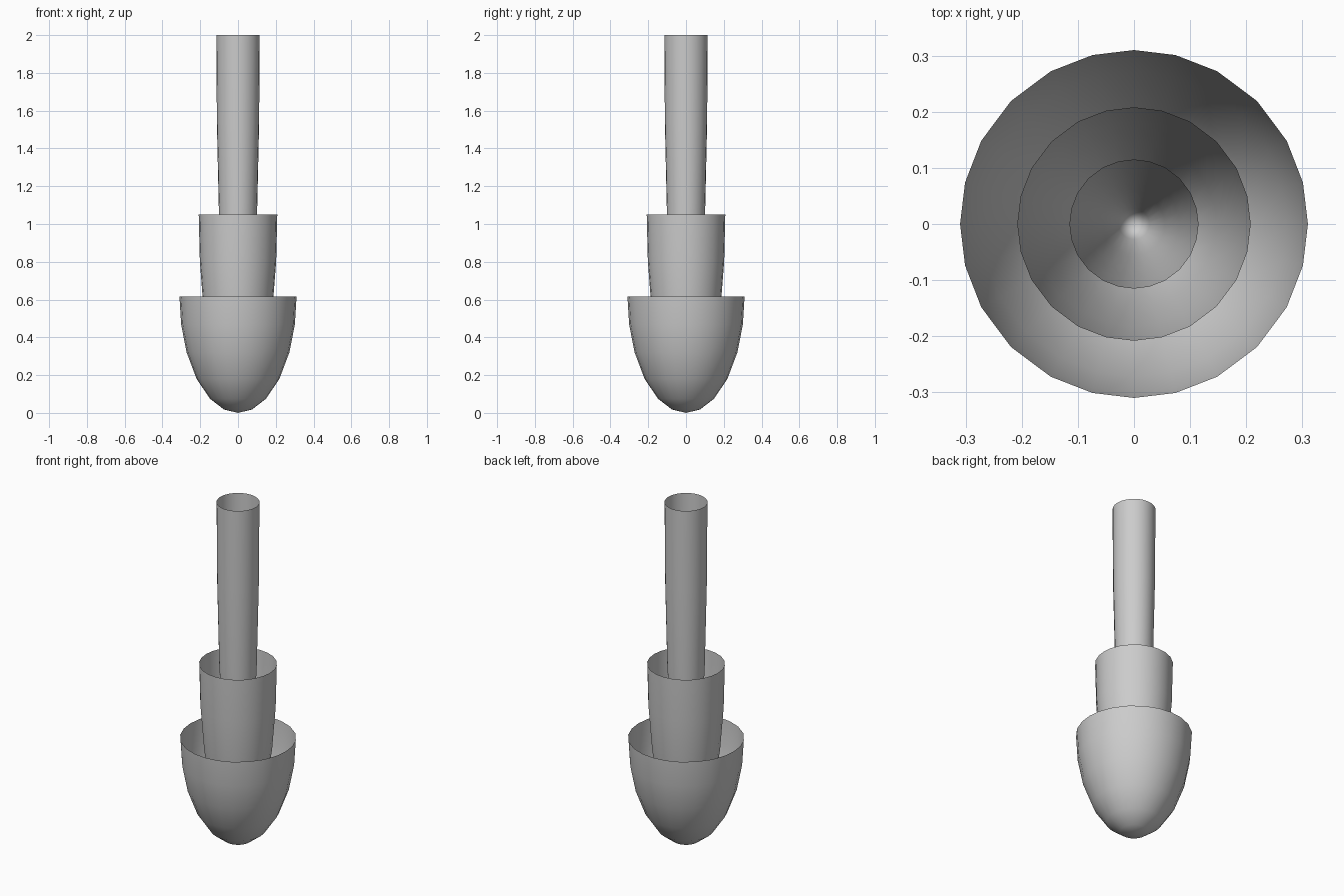
import bpy
import bmesh
from math import sin, cos, radians

if "Cube" in bpy.data.objects:
    bpy.data.objects.remove(bpy.data.objects["Cube"])

# Angle steps of the rounded cross-section (six facets per quarter turn)
QUARTER = [0, 13.8, 28.6, 45, 61.4, 76.2]
AROUND = [radians(90 * q + a) for q in range(4) for a in QUARTER]
PROFILE = [radians(a) for a in QUARTER[1:] + [90]]


def open_cup(name, radius, bottom, top):
    """Thin open cup: the lower half of a stretched sphere."""
    bm = bmesh.new()
    tip = bm.verts.new((0, 0, bottom))
    rings = []
    for p in PROFILE:
        r = radius * sin(p)
        z = bottom + (top - bottom) * (1 - cos(p))
        rings.append([bm.verts.new((r * cos(a), r * sin(a), z)) for a in AROUND])
    n = len(AROUND)
    for i in range(n):
        j = (i + 1) % n
        bm.faces.new((tip, rings[0][j], rings[0][i]))
        for low, high in zip(rings, rings[1:]):
            bm.faces.new((low[i], low[j], high[j], high[i]))
    for f in bm.faces:
        f.smooth = True
    mesh = bpy.data.meshes.new(name)
    bm.to_mesh(mesh)
    bm.free()
    obj = bpy.data.objects.new(name, mesh)
    bpy.context.collection.objects.link(obj)
    return obj


# Three nested cups, each narrower and taller than the last
open_cup("outer_cup", 0.31, 0.0, 0.615)
open_cup("middle_cup", 0.208, 0.01, 1.05)
open_cup("inner_cup", 0.115, 0.02, 2.0)
